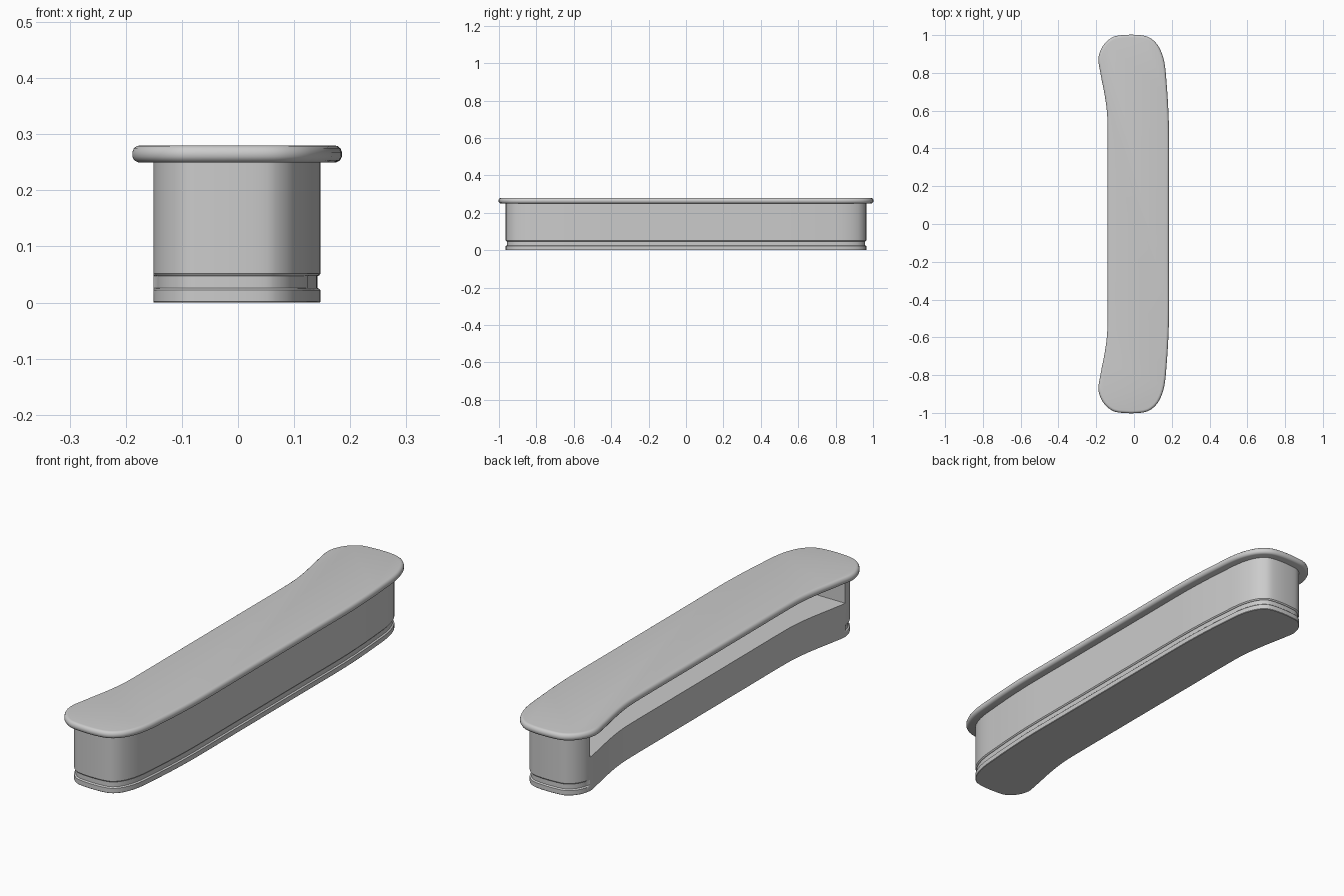
import bpy, bmesh
from mathutils import Vector

if "Cube" in bpy.data.objects:
    bpy.data.objects.remove(bpy.data.objects["Cube"])

# Half outline of the counter top (y >= 0), from the customer side round to the staff side
HALF = [(0.185, 0), (0.185, 0.25), (0.185, 0.5), (0.181, 0.62), (0.173, 0.74), (0.16, 0.86),
        (0.13, 0.94), (0.085, 0.985), (0.03, 1.0), (-0.06, 1.0), (-0.115, 0.988),
        (-0.163, 0.945), (-0.188, 0.88), (-0.178, 0.80), (-0.155, 0.68),
        (-0.143, 0.59), (-0.14, 0.5), (-0.14, 0.25), (-0.14, 0)]
CTRL = [Vector(p) for p in HALF] + [Vector((x, -y)) for x, y in HALF[-2:0:-1]]


def smooth_loop(pts, steps=5):
    """Closed Catmull-Rom curve through the points."""
    out, n = [], len(pts)
    for i in range(n):
        a, b, c, d = (pts[(i + k) % n] for k in (-1, 0, 1, 2))
        m1 = (c - a).normalized() * (c - b).length
        m2 = (d - b).normalized() * (c - b).length
        for s in range(steps):
            t = s / steps
            out.append(b * (2*t**3 - 3*t**2 + 1) + m1 * (t**3 - 2*t**2 + t)
                       + c * (3*t**2 - 2*t**3) + m2 * (t**3 - t**2))
    return out


OUTLINE = smooth_loop(CTRL)


def inward(i):
    t = OUTLINE[(i + 1) % len(OUTLINE)] - OUTLINE[i - 1]
    return Vector((-t.y, t.x)).normalized()


def inset(d):
    return [p + inward(i) * d for i, p in enumerate(OUTLINE)]


def loft(name, rings):
    """Stack closed rings of (points, z) and cap both ends."""
    bm = bmesh.new()
    loops = [[bm.verts.new((p.x, p.y, z)) for p in pts] for pts, z in rings]
    for lo, hi in zip(loops, loops[1:]):
        for i in range(len(lo)):
            j = (i + 1) % len(lo)
            bm.faces.new((lo[i], lo[j], hi[j], hi[i]))
    bm.faces.new(loops[0][::-1])
    bm.faces.new(loops[-1])
    bmesh.ops.recalc_face_normals(bm, faces=bm.faces)
    me = bpy.data.meshes.new(name)
    bm.to_mesh(me)
    bm.free()
    ob = bpy.data.objects.new(name, me)
    bpy.context.collection.objects.link(ob)
    return ob


def shade(ob):
    bpy.ops.object.select_all(action='DESELECT')
    ob.select_set(True)
    bpy.context.view_layer.objects.active = ob
    bpy.ops.object.shade_smooth_by_angle(angle=0.6)


# Worktop slab with rounded rim
top = loft("counter_top", [(inset(d), z) for d, z in (
    (0.010, 0.25), (0.004, 0.253), (0.0, 0.26), (0.0, 0.268),
    (0.003, 0.275), (0.008, 0.279), (0.014, 0.28))])
shade(top)

# Body with a trim groove that skips the staff side
BODY = 0.038


def body_ring(depth):
    return [p + inward(i) * (BODY + (0 if p.x < -0.13 and abs(p.y) < 0.87 or
            p.x < -0.1 and abs(p.y) < 0.8 else depth)) for i, p in enumerate(OUTLINE)]


body = loft("counter_body", [(body_ring(d), z) for d, z in (
    (0.002, 0), (0.0, 0.002), (0.0, 0.022), (0.003, 0.025), (0.006, 0.026),
    (0.006, 0.047), (0.003, 0.048), (0.0, 0.052), (0.0, 0.25))])

# Open storage shelf cut into the staff side
END = 0.865
front_wall = [p for p in inset(BODY + 0.025) if p.x > 0.05 and abs(p.y) < END - 0.02]
front_wall.sort(key=lambda p: p.y)
x_end = front_wall[0].x - 0.003
cavity = [Vector((-0.3, -END)), Vector((x_end, -END))] + front_wall + \
         [Vector((x_end, END)), Vector((-0.3, END))]
cutter = loft("shelf_cutter", [(cavity, 0.145), (cavity, 0.27)])
cutter.hide_render = True
mod = body.modifiers.new("shelf", 'BOOLEAN')
mod.operation, mod.solver, mod.object = 'DIFFERENCE', 'EXACT', cutter
bpy.ops.object.select_all(action='DESELECT')
bpy.context.view_layer.objects.active = body
body.select_set(True)
bpy.ops.object.modifier_apply(modifier=mod.name)
bpy.data.objects.remove(cutter)
shade(body)
